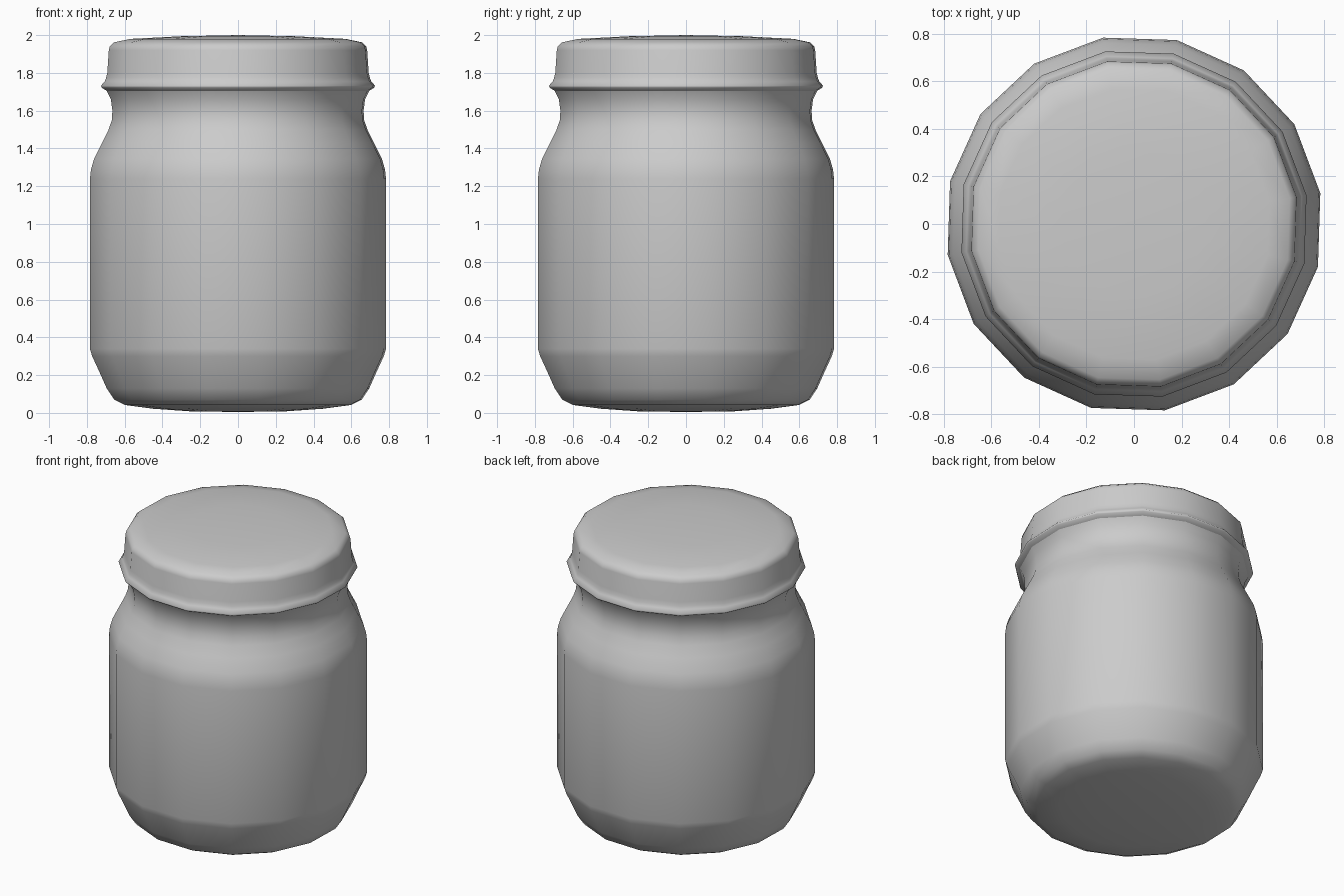
import bpy, bmesh, math

if "Cube" in bpy.data.objects:
    bpy.data.objects.remove(bpy.data.objects["Cube"])

SIDES = 16
TURN = math.radians(9.4)      # rotation of the first corner
FIT = 1 / math.cos(TURN)      # silhouette half-width to corner radius

grey = bpy.data.materials.new("plain grey")
grey.diffuse_color = (0.6, 0.6, 0.6, 1)
grey.use_nodes = True
grey.node_tree.nodes["Principled BSDF"].inputs["Base Color"].default_value = grey.diffuse_color


def lathe(name, profile):
    """Spin a list of (half-width, height) points into a 16-sided shell."""
    bm = bmesh.new()
    rings = []
    for r, z in profile:
        if r == 0:
            rings.append([bm.verts.new((0, 0, z))] * SIDES)
            continue
        rings.append([bm.verts.new((r * FIT * math.cos(TURN + i * math.tau / SIDES),
                                    r * FIT * math.sin(TURN + i * math.tau / SIDES), z))
                      for i in range(SIDES)])
    for a, b in zip(rings, rings[1:]):
        for i in range(SIDES):
            j = (i + 1) % SIDES
            corners = list(dict.fromkeys((a[i], a[j], b[j], b[i])))
            bm.faces.new(corners).smooth = True
    mesh = bpy.data.meshes.new(name)
    bm.to_mesh(mesh)
    bm.free()
    mesh.materials.append(grey)
    obj = bpy.data.objects.new(name, mesh)
    bpy.context.collection.objects.link(obj)
    return obj


# Jar: slightly domed base, bevelled foot, straight wall, shoulder, neck
lathe("jar_body", [
    (0, 0.005), (0.25, 0.008), (0.45, 0.022), (0.60, 0.042), (0.655, 0.07),
    (0.695, 0.13), (0.735, 0.22), (0.772, 0.30), (0.784, 0.34),
    (0.784, 1.24), (0.778, 1.29), (0.762, 1.345), (0.72, 1.43), (0.685, 1.50),
    (0.668, 1.55), (0.665, 1.60), (0.673, 1.66), (0.695, 1.705)])

# Lid: flared lip, side wall, rounded rim, shallow dome
lathe("lid", [
    (0.695, 1.705), (0.722, 1.722), (0.726, 1.732), (0.705, 1.755), (0.698, 1.775),
    (0.692, 1.80), (0.684, 1.92), (0.678, 1.942), (0.655, 1.962),
    (0.57, 1.98), (0.30, 1.994), (0, 2.0)])
